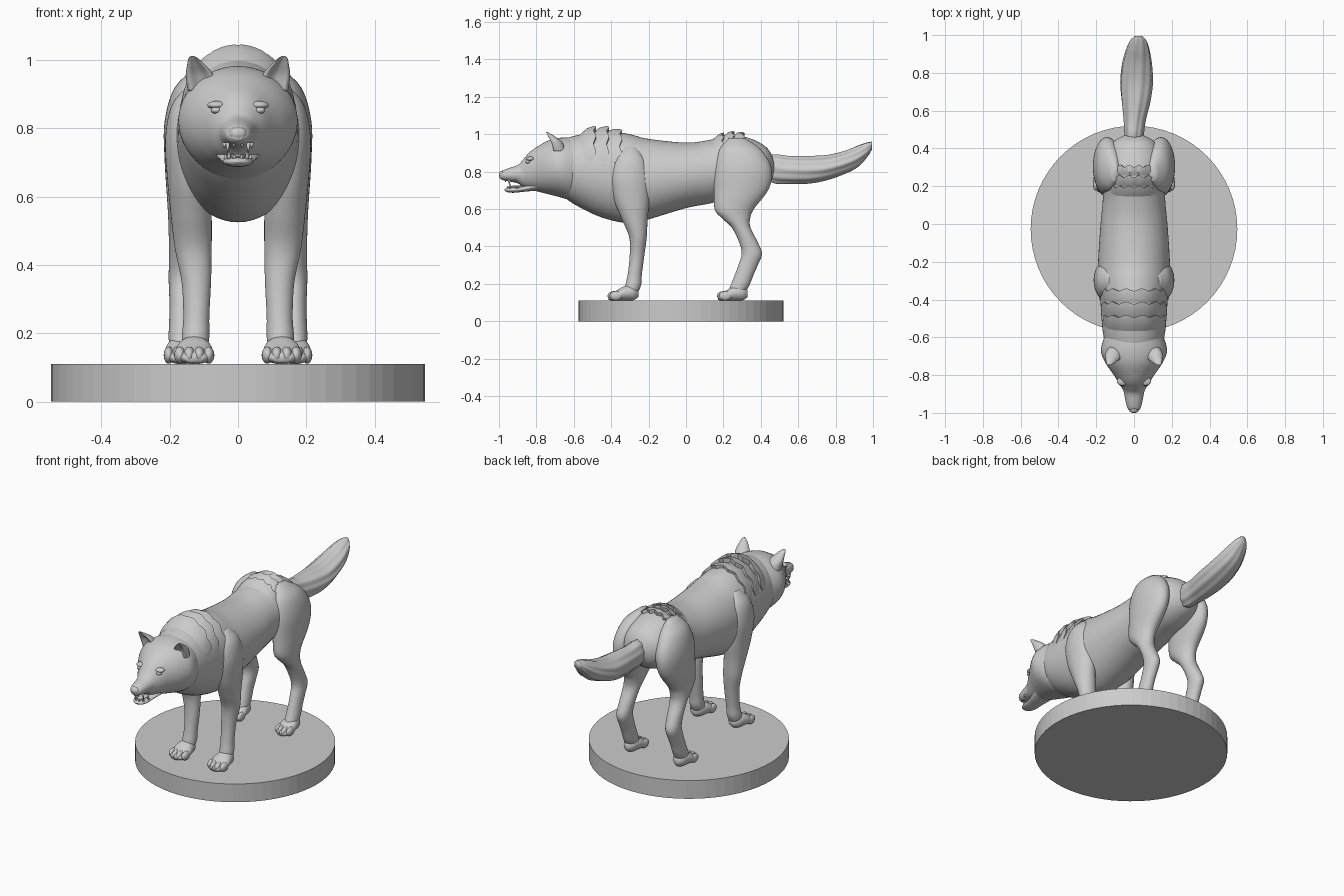
import bpy, bmesh
from math import sin, cos, pi, radians
from mathutils import Vector

if "Cube" in bpy.data.objects:
    bpy.data.objects.remove(bpy.data.objects["Cube"])


def finish(name, bm, mirror=False):
    bmesh.ops.recalc_face_normals(bm, faces=bm.faces)
    for f in bm.faces:
        f.smooth = True
    me = bpy.data.meshes.new(name)
    bm.to_mesh(me)
    bm.free()
    ob = bpy.data.objects.new(name, me)
    bpy.context.collection.objects.link(ob)
    if mirror:
        ob.modifiers.new("Mirror", 'MIRROR')
    return ob


def spline(rows, steps):
    """Catmull-Rom interpolation of section rows."""
    vs = [Vector(r) for r in rows]
    out = []
    for i in range(len(vs) - 1):
        a, b, c, d = vs[max(i - 1, 0)], vs[i], vs[i + 1], vs[min(i + 2, len(vs) - 1)]
        for k in range(steps):
            t = k / steps
            out.append(b + 0.5 * t * (c - a + t * (2 * a - 5 * b + 4 * c - d
                                                  + t * (3 * (b - c) + d - a))))
    return out + [vs[-1]]


def loft(name, rows, axis='Y', mirror=False, seg=40, steps=5, flute=0.0, dent=0.0):
    """Rows are (position along axis, centre 1, centre 2, radius 1, radius 2)."""
    bm = bmesh.new()
    rings = []
    for n, (t, c1, c2, r1, r2) in enumerate(spline(rows, steps)):
        ring = []
        for i in range(seg):
            a = 2 * pi * i / seg
            k = 1 + flute * sin(9 * a + n * 0.12)
            s = sin(a)
            if s < 0:
                s *= 1 - dent * abs(s) ** 3
            p, q = c1 + max(r1, .002) * k * cos(a), c2 + max(r2, .002) * k * s
            ring.append(bm.verts.new((p, t, q) if axis == 'Y' else (p, q, t)))
        rings.append(ring)
    for r, s in zip(rings, rings[1:]):
        for i in range(seg):
            j = (i + 1) % seg
            bm.faces.new((r[i], r[j], s[j], s[i]))
    bm.faces.new(rings[0])
    bm.faces.new(rings[-1])
    return finish(name, bm, mirror)


def tall(rows):
    """(y, half width, top, bottom, x centre) -> loft rows."""
    return [(y, x, (t + b) / 2, w, (t - b) / 2) for y, w, t, b, x in rows]


def blobs(name, items, mirror=True):
    bm = bmesh.new()
    for loc, rad in items:
        new = bmesh.ops.create_uvsphere(bm, u_segments=20, v_segments=12, radius=1)['verts']
        bmesh.ops.scale(bm, vec=rad, verts=new)
        bmesh.ops.translate(bm, vec=loc, verts=new)
    return finish(name, bm, mirror)


# Round base
bpy.ops.mesh.primitive_cylinder_add(vertices=64, radius=.547, depth=.11, location=(0, -.027, .055))
bpy.context.object.name = "base"

# Torso with neck
BODY = tall([(-.72, .10, .95, .72, 0), (-.62, .155, .985, .64, 0), (-.50, .172, 1.01, .575, 0),
             (-.40, .178, 1.015, .54, 0), (-.30, .187, 1.0, .525, 0), (-.20, .19, .975, .545, 0),
             (0, .177, .955, .605, 0), (.13, .165, .97, .63, 0), (.25, .165, .995, .66, 0),
             (.35, .15, .975, .68, 0), (.43, .115, .93, .72, 0), (.47, .05, .87, .77, 0)])
loft("torso", BODY, seg=56)

# Head with cheek ruff, and lower jaw
loft("head", tall([(-.56, .14, .975, .66, 0), (-.62, .165, .982, .65, 0), (-.68, .174, .98, .665, 0),
                   (-.74, .148, .965, .68, 0), (-.80, .107, .93, .695, 0), (-.84, .082, .90, .705, 0),
                   (-.875, .06, .86, .72, 0), (-.90, .052, .835, .738, 0), (-.95, .042, .818, .748, 0),
                   (-.98, .032, .805, .755, 0), (-.997, .012, .785, .765, 0)]), seg=48)
loft("lower_jaw", tall([(-.78, .07, .76, .70, 0), (-.87, .048, .722, .692, 0),
                        (-.92, .043, .717, .687, 0), (-.955, .03, .714, .69, 0),
                        (-.97, .008, .706, .70, 0)]))
blobs("nose", [((0, -.983, .785), (.026, .018, .02))], False)
blobs("tongue", [((0, -.90, .718), (.024, .05, .008))], False)

# Teeth
bm = bmesh.new()
for x, y, up, h in [(.03, -.945, 0, .03), (.012, -.965, 0, .014), (.04, -.915, 0, .016),
                    (.026, -.94, 1, .026), (.01, -.953, 1, .014), (.036, -.905, 1, .016)]:
    new = bmesh.ops.create_cone(bm, cap_ends=True, segments=10, radius1=.007, radius2=.001, depth=h)['verts']
    if not up:
        bmesh.ops.scale(bm, vec=(1, 1, -1), verts=new)
    z = .71 + h / 2 if up else .758 - h / 2
    bmesh.ops.translate(bm, vec=(x, y, z), verts=new)
finish("teeth", bm, True)

# Eyes and brows
blobs("eyes", [((.064, -.845, .853), (.016, .014, .010))])
blobs("brows", [((.062, -.832, .868), (.028, .024, .012))])

# Ears, hollow at the front
loft("ears", [(.91, .102, -.685, .045, .045), (.955, .112, -.70, .041, .04),
              (.985, .122, -.722, .027, .026), (1.005, .131, -.74, .014, .012),
              (1.012, .133, -.746, .004, .004)], 'Z', True, dent=.9)

# Front legs: (z, x, y, x radius, y radius)
loft("front_legs", [(.93, .12, -.30, .02, .03), (.87, .138, -.30, .055, .08),
                    (.77, .147, -.30, .066, .105), (.65, .143, -.29, .064, .095),
                    (.55, .137, -.275, .06, .07), (.45, .131, -.257, .054, .047),
                    (.35, .122, -.262, .043, .039), (.25, .122, -.274, .038, .038),
                    (.19, .124, -.283, .04, .042), (.14, .126, -.30, .035, .035)], 'Z', True)

# Hind legs
loft("hind_legs", [(.98, .10, .27, .02, .04), (.92, .125, .29, .06, .11),
                   (.82, .14, .305, .075, .152), (.71, .146, .297, .069, .147),
                   (.60, .15, .258, .058, .105), (.55, .153, .268, .052, .075),
                   (.50, .156, .295, .047, .05), (.42, .16, .335, .042, .05),
                   (.36, .163, .352, .04, .054), (.30, .164, .332, .037, .052),
                   (.25, .165, .312, .036, .05), (.19, .165, .288, .038, .05),
                   (.14, .165, .262, .035, .045)], 'Z', True)


# Paws with toes
def paw(name, x, y, w):
    loft(name, tall([(y, w * .5, .14, .115, x), (y + .02, w * .85, .152, .11, x),
                     (y + .05, w, .168, .11, x), (y + .09, w * .93, .19, .11, x),
                     (y + .135, w * .72, .19, .113, x), (y + .16, w * .3, .165, .13, x)]), mirror=True)
    blobs(name + "_toes", [((x + w * k, y + .024 + .022 * abs(k), .136), (w * .3, .034, .025))
                           for k in (-.75, -.26, .26, .75)])


paw("front_paws", .128, -.415, .056)
paw("hind_paws", .165, .17, .05)

# Bushy tail with fur grooves
loft("tail", tall([(.40, .035, .87, .78, 0), (.47, .05, .89, .738, 0), (.55, .058, .882, .735, .003),
                   (.65, .075, .883, .737, .01), (.75, .085, .888, .755, .013),
                   (.85, .077, .912, .79, .016), (.92, .062, .94, .827, .02),
                   (.97, .043, .956, .88, .023), (.995, .02, .96, .92, .025)]), flute=.035, seg=72)


# Jagged fur ridges that follow the back
def body_at(y):
    rows = spline(BODY, 8)
    return min(rows, key=lambda r: abs(r[0] - y))


def fur_ridge(name, y, spread, lift, length):
    n = 48
    bm = bmesh.new()
    lines = []
    for i in range(n + 1):
        u = 2 * i / n - 1
        a = pi / 2 + radians(spread) * u
        fade = 1 - u * u
        zig = .012 * (1 - abs((i % 8) / 4 - 1)) * 1.2
        line = []
        for dy, off in [(-length, -.012), (-length * .4, lift * .75 * fade),
                        (zig, lift * fade), (zig - .004, -.02)]:
            _, _, cz, w, h = body_at(y + dy)
            line.append(bm.verts.new(((w + off) * cos(a), y + dy, cz + (h + off) * sin(a))))
        lines.append(line)
    for p, q in zip(lines, lines[1:]):
        for k in range(4):
            m = (k + 1) % 4
            bm.faces.new((p[k], p[m], q[m], q[k]))
    bm.faces.new(lines[0])
    bm.faces.new(lines[-1])
    ob = finish(name, bm)
    bpy.ops.object.select_all(action='DESELECT')
    ob.select_set(True)
    bpy.context.view_layer.objects.active = ob
    bpy.ops.object.shade_smooth_by_angle(angle=radians(40))


for i in range(3):
    fur_ridge("neck_fur_ridge", -.495 + .07 * i, 72, (.034, .028, .018)[i], .09)
    fur_ridge("hip_fur_ridge", .19 + .055 * i, 50, .022, .06)
